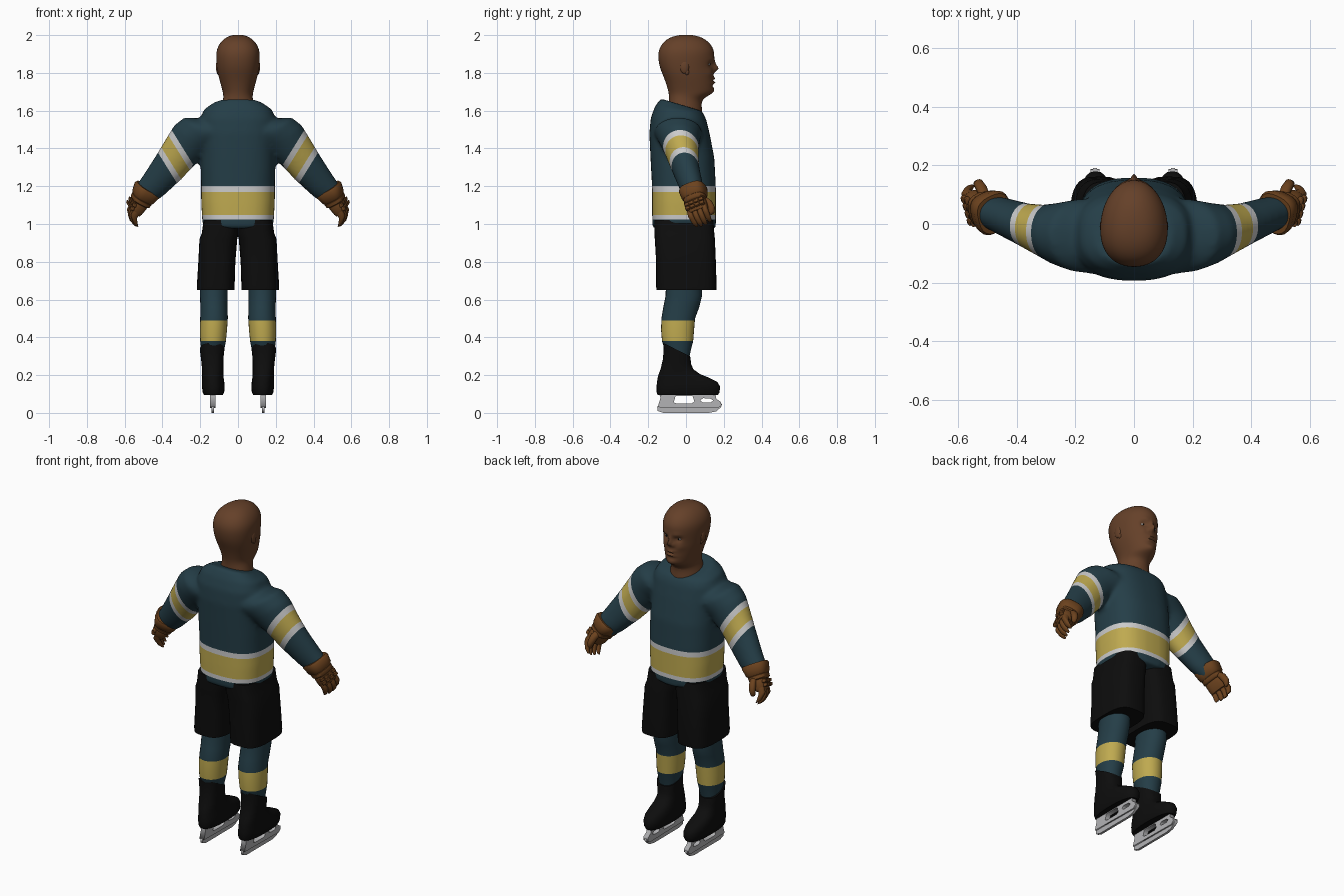
import bpy, bmesh
from math import sin, cos, pi, exp, copysign
from mathutils import Vector as V, Matrix

if "Cube" in bpy.data.objects:
    bpy.data.objects.remove(bpy.data.objects["Cube"])

COL = {"teal": (.018, .048, .064), "white": (.82, .82, .82), "gold": (.52, .40, .08),
       "skin": (.13, .052, .022), "leather": (.15, .055, .013), "black": (.004, .004, .004),
       "steel": (.45, .45, .46)}
MAT = {}
for key, c in COL.items():
    MAT[key] = bpy.data.materials.new(key)
    MAT[key].diffuse_color = (*c, 1)


def add(name, mesh, *mats):
    ob = bpy.data.objects.new(name, mesh)
    bpy.context.collection.objects.link(ob)
    mesh.materials.clear()
    for m in mats:
        mesh.materials.append(MAT[m])
    return ob


def smooth(ob, angle=.8):
    bpy.ops.object.select_all(action='DESELECT')
    ob.select_set(True)
    bpy.context.view_layer.objects.active = ob
    bpy.ops.object.shade_smooth_by_angle(angle=angle)


def loft(name, rings, mat, n=24, e=2.4, taper=0.0):
    """Skin superellipse rings (centre, u, v) into a closed tube."""
    bm, rows = bmesh.new(), []
    pw = lambda t: copysign(abs(t) ** (2 / e), t)
    for c, u, v in rings:
        rows.append([bm.verts.new(V(c) + V(u) * pw(cos(a)) * (1 - taper * sin(a)) + V(v) * pw(sin(a)))
                     for a in (2 * pi * i / n for i in range(n))])
    for r, s in zip(rows, rows[1:]):
        for i in range(n):
            bm.faces.new((r[i], r[(i + 1) % n], s[(i + 1) % n], s[i]))
    bm.faces.new(rows[0])
    bm.faces.new(rows[-1])
    bmesh.ops.recalc_face_normals(bm, faces=bm.faces)
    me = bpy.data.meshes.new(name)
    bm.to_mesh(me)
    ob = add(name, me, mat)
    smooth(ob)
    return ob


def level(z, x, y0, y1, rx, slope=0):
    """Horizontal ring spanning y0..y1, tilted by slope."""
    ry = (y1 - y0) / 2
    return ((x, (y0 + y1) / 2, z), (rx, 0, 0), (0, ry, slope * ry))


def bake(ob):
    me = bpy.data.meshes.new_from_object(ob.evaluated_get(bpy.context.evaluated_depsgraph_get()))
    ob.modifiers.clear()
    ob.data = me
    return ob


def mod(ob, kind, **kw):
    m = ob.modifiers.new(kind, kind)
    for k, v in kw.items():
        setattr(m, k, v)
    return ob


def mirror(ob):
    return bake(mod(ob, 'MIRROR', use_mirror_merge=False))


def stripes(ob, normal, cuts, order, zone):
    """Slice clean edges into the zone, then colour the bands between them."""
    bm, no = bmesh.new(), V(normal)
    bm.from_mesh(ob.data)
    for o in cuts:
        fs = [f for f in bm.faces if zone(f.calc_center_median())]
        geom = fs + list({x for f in fs for x in f.edges}) + list({x for f in fs for x in f.verts})
        bmesh.ops.bisect_plane(bm, geom=geom, plane_co=no * (o / no.length_squared), plane_no=no)
    for f in bm.faces:
        c = f.calc_center_median()
        if zone(c):
            f.material_index = order[sum(c.dot(no) > o for o in cuts)]
    bm.to_mesh(ob.data)
    smooth(ob)


# Jersey: torso and sleeves fused into one smooth skin
torso = loft("jersey", [level(*r) for r in (
    (.975, 0, -.178, .158, .188), (1.1, 0, -.18, .158, .195), (1.2, 0, -.18, .158, .196),
    (1.35, 0, -.188, .15, .198), (1.48, 0, -.194, .125, .2), (1.56, 0, -.187, .105, .2),
    (1.605, 0, -.165, .09, .18, -.12), (1.632, 0, -.135, .08, .13, -.3))], "teal", 40, 2.6)
sleeve = mirror(loft("sleeve", [((x, y, z), (.754 * rp, 0, .656 * rp), (0, ry, 0)) for x, y, z, rp, ry in (
    (.10, -.045, 1.48, .12, .13), (.19, -.04, 1.482, .125, .125), (.25, -.035, 1.445, .117, .108),
    (.31, -.022, 1.375, .102, .088), (.37, -.003, 1.295, .092, .074), (.45, .027, 1.2, .076, .064),
    (.51, .046, 1.14, .062, .052))], "teal", 32, 2))
bm = bmesh.new()
bm.from_mesh(torso.data)
bm.from_mesh(sleeve.data)
bm.to_mesh(torso.data)
bpy.data.objects.remove(sleeve)
mod(torso, 'REMESH', mode='VOXEL', voxel_size=.012, use_smooth_shade=True)
bake(mod(torso, 'SMOOTH', factor=.5, iterations=8))
torso.data.materials.clear()
for m in ("teal", "white", "gold"):
    torso.data.materials.append(MAT[m])
for v in torso.data.vertices:  # hem and belt stripe rise a little at the sides
    if v.co.z < 1.3 and abs(v.co.x) < .22:
        v.co.z += .5 * v.co.x ** 2 * min(1, (1.3 - v.co.z) / .1)
BAND = (0, 1, 2, 1, 0)
stripes(torso, (0, 0, 1), (1.023, 1.047, 1.17, 1.2), BAND, lambda c: abs(c.x) < .24 and c.z < 1.3)
for s in (1, -1):
    stripes(torso, (.85 * s, 0, -.53), (-.495, -.465, -.40, -.37), BAND, lambda c: c.x * s > .24)

# Shorts
mirror(loft("shorts", [level(*r) for r in (
    (.65, .118, -.156, .16, .099), (.67, .118, -.158, .162, .1), (.8, .112, -.158, .158, .098),
    (.92, .104, -.165, .153, .1), (.95, .094, -.168, .15, .098), (1.02, .09, -.168, .145, .092))],
    "black", 32, 3.2))

# Socks with a knee bump and one gold band
socks = loft("socks", [level(*r) for r in (
    (.28, .135, -.09, .015, .052), (.33, .134, -.11, .025, .06), (.38, .132, -.127, .038, .068),
    (.44, .130, -.132, .043, .072), (.5, .127, -.13, .048, .073), (.56, .127, -.12, .07, .072),
    (.62, .128, -.108, .085, .073), (.72, .128, -.105, .085, .074))], "teal", 28, 2.1)
socks.data.materials.append(MAT["gold"])
mirror(socks)
stripes(socks, (0, 0, 1), (.38, .49), (0, 1, 0), lambda c: True)

# Skate boots
mirror(loft("boots", [level(*r) for r in (
    (.095, .13, -.15, .17, .05), (.11, .13, -.156, .178, .057), (.14, .131, -.156, .18, .06),
    (.165, .132, -.153, .165, .059), (.185, .133, -.15, .125, .057), (.205, .134, -.145, .075, .056),
    (.23, .134, -.135, .04, .056), (.27, .136, -.122, .028, .058, -.2),
    (.31, .137, -.118, .025, .062, -.45), (.335, .137, -.12, .022, .065, -.5))], "black", 28, 2.5))


# Blade holders and runners: flat yz outlines with holes, given thickness
def plate(name, outlines, x, half, mat):
    cu = bpy.data.curves.new(name, 'CURVE')
    cu.dimensions, cu.fill_mode, cu.extrude = '2D', 'BOTH', half
    for pts in outlines:
        sp = cu.splines.new('POLY')
        sp.points.add(len(pts) - 1)
        for p, (y, z) in zip(sp.points, pts):
            p.co = (y, z, 0, 1)
        sp.use_cyclic_u = True
    tmp = bpy.data.objects.new(name, cu)
    bpy.context.collection.objects.link(tmp)
    me = bpy.data.meshes.new_from_object(tmp.evaluated_get(bpy.context.evaluated_depsgraph_get()))
    bpy.data.objects.remove(tmp)
    me.transform(Matrix(((0, 0, 1, x), (1, 0, 0, 0), (0, 1, 0, 0), (0, 0, 0, 1))))
    mirror(add(name, me, mat))


plate("blade_holder", [
    [(-.15, .03), (.17, .025), (.188, .04), (.185, .058), (.16, .075), (.155, .11), (-.145, .11), (-.135, .08)],
    [(-.065, .055), (-.05, .05), (.03, .05), (.045, .06), (.035, .09), (-.055, .09)],
    [(.075, .065), (.09, .055), (.13, .055), (.145, .065), (.13, .075), (.09, .078)]], .133, .015, "steel")
plate("runner", [[(-.153, .035), (-.15, .01), (-.12, 0), (.12, 0), (.16, .008), (.185, .03), (.192, .05),
                  (.17, .04)]], .133, .007, "steel")

# Gloves: flared cuff, padded back, four curled fingers and a thumb
O, D = V((.475, .035, 1.19)), V((.115, .045, -.19)).normalized()
B = V((.25, .85, .3))
B = (B - D * B.dot(D)).normalized()
N = B.cross(D)
N = N if N.x > 0 else -N
P = lambda t, b, n: O + D * t + B * b + N * n


def sweep(name, pts, e=2.6, n=16):
    """Rings along the hand: (along, across, out, half width, half depth)."""
    return mirror(loft(name, [(P(t, b, o), B * w, N * d) for t, b, o, w, d in pts], "leather", n, e))


sweep("glove_cuff", [(0, 0, 0, .066, .066), (.012, 0, 0, .072, .072), (.055, 0, 0, .066, .062),
                     (.065, 0, 0, .058, .054)], 2.8, 24)
sweep("glove_wrist_roll", [(.06, 0, 0, .052, .05), (.067, 0, 0, .06, .056), (.085, 0, 0, .06, .054),
                           (.092, 0, 0, .052, .046)], 2.8, 24)
sweep("glove_palm", [(.08, 0, 0, .052, .042), (.1, 0, 0, .056, .042), (.135, 0, 0, .056, .036),
                     (.15, 0, -.002, .05, .028)], 3, 24)
for i in range(4):
    b = (i - 1.5) * .028
    tip = .008 * abs(i - 1.6)
    for j, t in enumerate((.096, .118)):
        sweep("glove_pad", [(t, b, .036, .009, .006), (t + .003, b, .038, .0125, .011),
                            (t + .017, b, .034, .0125, .011), (t + .02, b, .032, .009, .006)], 3, 12)
    sweep("glove_finger", [(.135, b, .006, .014, .02), (.165, b * 1.02, .004, .0145, .019),
                           (.19 - tip, b, -.008, .014, .018), (.208 - tip, b * .95, -.026, .013, .015),
                           (.216 - tip, b * .92, -.042, .008, .008)], 2.6, 12)
sweep("glove_thumb", [(.07, .035, -.015, .02, .02), (.1, .058, -.026, .02, .02), (.135, .066, -.036, .018, .018),
                      (.16, .06, -.042, .014, .014), (.168, .055, -.044, .006, .006)], 2.2, 14)

# Head and neck, with the face pushed in and out of a smooth skull
head = loft("head", [level(*r) for r in (
    (1.5, 0, -.07, .085, .085), (1.56, 0, -.085, .09, .095), (1.61, 0, -.092, .086, .09, -.1),
    (1.65, 0, -.09, .08, .08), (1.672, 0, -.09, .105, .077), (1.69, 0, -.092, .138, .079),
    (1.71, 0, -.096, .147, .083), (1.75, 0, -.108, .149, .094), (1.79, 0, -.124, .146, .105),
    (1.83, 0, -.14, .146, .111), (1.88, 0, -.149, .151, .116), (1.92, 0, -.146, .15, .114),
    (1.955, 0, -.128, .13, .098), (1.98, 0, -.1, .1, .075), (1.997, 0, -.06, .06, .045),
    (2.002, 0, -.015, .015, .012))], "skin", 28, 2.15, .12)
bake(mod(head, 'SUBSURF', levels=2, render_levels=2))
BUMPS = [(.04, 1.846, -.016, .019, .013), (.036, 1.872, .006, .024, .008), (.0, 1.822, .024, .012, .016),
         (0, 1.845, .01, .009, .022), (.018, 1.812, .01, .009, .008), (.055, 1.80, .006, .022, .02),
         (0, 1.771, .008, .026, .007), (0, 1.761, -.007, .03, .004), (0, 1.75, .009, .024, .007),
         (0, 1.733, -.007, .03, .008), (0, 1.705, .006, .025, .014)]
for v in head.data.vertices:
    if v.co.y > .03:
        x, z = abs(v.co.x), v.co.z
        v.co.y += sum(d * exp(-((x - a) / sx) ** 2 - ((z - c) / sz) ** 2) for a, c, d, sx, sz in BUMPS)
smooth(head, 1.2)


def ball(name, loc, size, mat):
    bm = bmesh.new()
    bmesh.ops.create_uvsphere(bm, u_segments=20, v_segments=12, radius=1,
                              matrix=Matrix.Translation(loc) @ Matrix.Diagonal((*size, 1)))
    me = bpy.data.meshes.new(name)
    bm.to_mesh(me)
    ob = add(name, me, mat)
    smooth(ob)
    mirror(ob)


# Eyes and ears
ball("eyes", (.04, .115, 1.846), (.013, .013, .007), "white")
ball("pupils", (.04, .1245, 1.846), (.005, .005, .005), "black")
ball("ears", (.106, -.008, 1.832), (.011, .024, .036), "skin")
ball("earlobes", (.103, .004, 1.805), (.009, .013, .016), "skin")

for m in bpy.data.materials:
    if m.users and not m.is_grease_pencil:
        m.use_nodes = True
        m.node_tree.nodes["Principled BSDF"].inputs["Base Color"].default_value = m.diffuse_color
